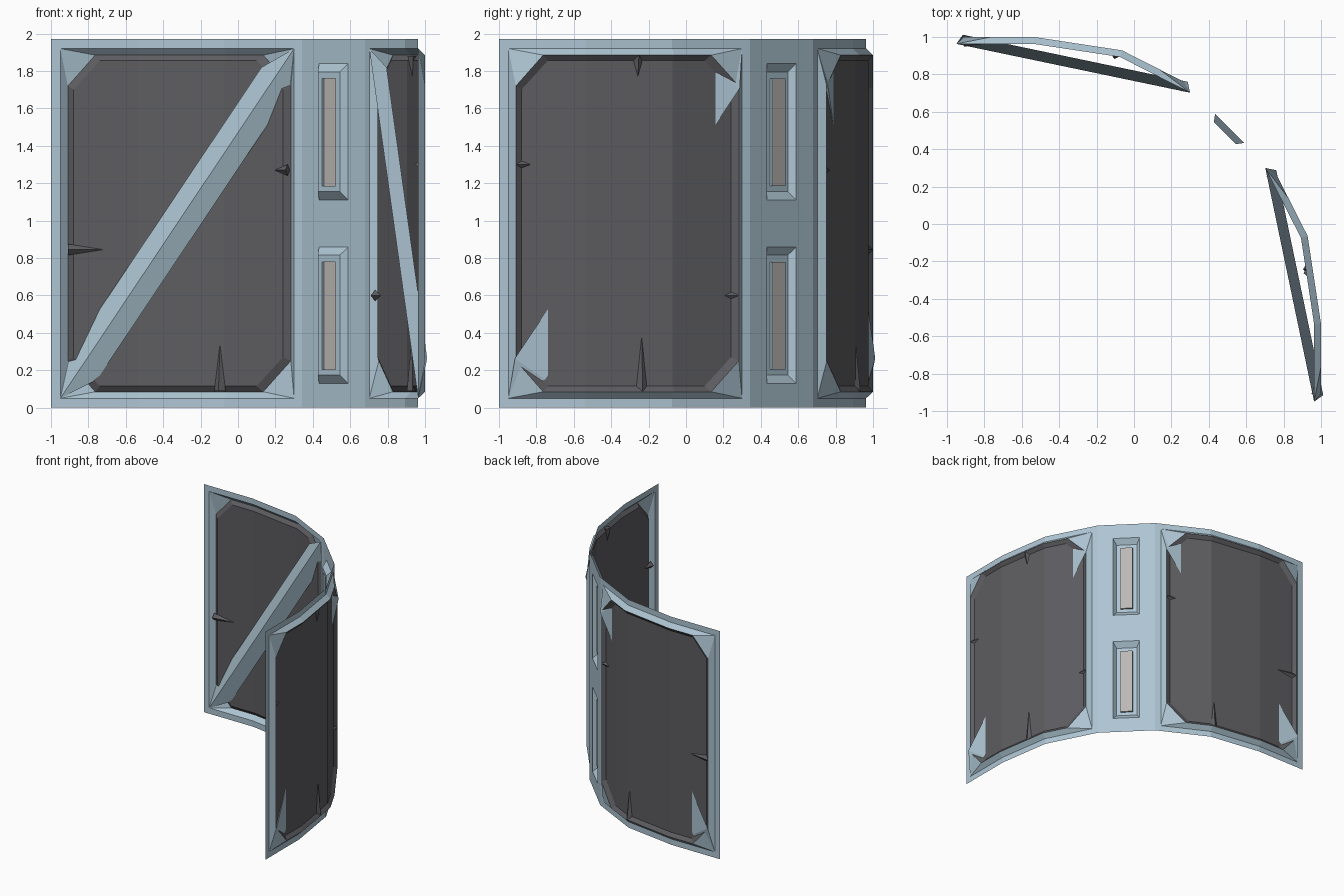
import bpy, bmesh, math
from mathutils import Vector

if "Cube" in bpy.data.objects:
    bpy.data.objects.remove(bpy.data.objects["Cube"])

# Half of the plan curve (the other half mirrors across x = y), with normal angles
XS = [-1.0, -0.537, -0.075, 0.343]
YS = [0.963, 0.963, 0.893, 0.68]
AN = [0, 4.5, 18, 30]
H = 1.97


def material(name, rgb):
    m = bpy.data.materials.new(name)
    m.diffuse_color = (*rgb, 1)
    m.use_nodes = True
    m.node_tree.nodes["Principled BSDF"].inputs["Base Color"].default_value = m.diffuse_color
    return m


BLUE = material("blue_metal", (0.42, 0.56, 0.65))
DARK = material("dark_pane", (0.11, 0.11, 0.12))
PALE = material("pale_insert", (0.5, 0.48, 0.46))


def arc(x, z, d=0.0):
    """Point on the wall at plan x and height z, pushed outward by d."""
    i = max(k for k in range(3) if x >= XS[k] - 1e-6)
    f = (x - XS[i]) / (XS[i + 1] - XS[i])
    y = YS[i] + f * (YS[i + 1] - YS[i])
    a = math.radians(AN[i] + f * (AN[i + 1] - AN[i]))
    return Vector((x + d * math.sin(a), y + d * math.cos(a), z))


def mid(t, z, d=0.0):
    """Point on the flat middle facet: t sideways, d outward."""
    r = math.sqrt(0.5)
    return Vector((0.5115 + (t + d) * r, 0.5115 + (d - t) * r, z))


def make(name, faces, mat, swap=False, closed=False):
    bm = bmesh.new()
    for f in faces:
        pts = [Vector((p.y, p.x, p.z)) if swap else p for p in f]
        # seen from outside the plan x runs right to left
        if not swap:
            pts = pts[::-1]
        bm.faces.new([bm.verts.new(p) for p in pts])
    bmesh.ops.remove_doubles(bm, verts=bm.verts[:], dist=1e-4)
    if closed:
        bmesh.ops.recalc_face_normals(bm, faces=bm.faces[:])
    me = bpy.data.meshes.new(name)
    bm.to_mesh(me)
    bm.free()
    me.materials.append(mat)
    ob = bpy.data.objects.new(name, me)
    bpy.context.collection.objects.link(ob)
    return ob


def grid(fn, us, zs, holes):
    return [[fn(us[i], zs[j]), fn(us[i + 1], zs[j]), fn(us[i + 1], zs[j + 1]), fn(us[i], zs[j + 1])]
            for i in range(len(us) - 1) for j in range(len(zs) - 1) if (i, j) not in holes]


def bridge(a, b):
    n = len(a)
    return [[a[i], a[(i + 1) % n], b[(i + 1) % n], b[i]] for i in range(n)]


def octagon(x0, x1, z0, z1, cx, cz, d):
    """Chamfered loop following the wall curve, 12 points."""
    xs = [x0 + cx, XS[1], XS[2], x1 - cx]
    return ([arc(x, z0, d) for x in xs] + [arc(x1, z0 + cz, d), arc(x1, z1 - cz, d)] +
            [arc(x, z1, d) for x in xs[::-1]] + [arc(x0, z1 - cz, d), arc(x0, z0 + cz, d)])


def spike(x, z, dx, dz):
    """Thin crack wedge on the pane, from a rim point along (dx, dz)."""
    s = Vector((-dz, dx)).normalized() * 0.03
    l, r = arc(x + s.x, z + s.y, 0.012), arc(x - s.x, z - s.y, 0.012)
    tip = arc(x + dx, z + dz, 0.012)
    out, inn = arc(x, z, 0.037), arc(x, z, -0.015)
    return [[l, tip, out], [tip, r, out], [tip, l, inn], [r, tip, inn], [l, out, r, inn]]


CRACKS = {False: [(-0.1, 0.09, 0, 0.25), (-0.91, 0.845, 0.19, 0), (0.26, 1.27, -0.07, 0)],
          True: [(-0.24, 0.09, 0, 0.29), (-0.26, 1.88, 0, -0.11),
                 (-0.91, 1.3, 0.08, 0), (0.26, 0.6, -0.06, 0)]}

for swap in (False, True):
    side = "right" if swap else "left"
    # Wall sheet with the large opening
    make(side + "_wall", grid(arc, [-1, -0.95, XS[1], XS[2], 0.3, 0.343],
                              [0, 0.05, 1.92, H], {(1, 1), (2, 1), (3, 1)}), BLUE, swap)
    # Bevelled frame bulging outward, chamfered corners
    rect = octagon(-0.95, 0.3, 0.05, 1.92, 0, 0, 0)
    ring = octagon(-0.91, 0.265, 0.085, 1.885, 0.145, 0.165, 0.037)
    inner = octagon(-0.88, 0.235, 0.115, 1.855, 0.14, 0.155, 0.012)
    make(side + "_frame", bridge(rect, ring), BLUE, swap)
    # Pane with its rim
    cols = [(inner[11], inner[10])] + [(inner[i], inner[9 - i]) for i in range(4)] + [(inner[4], inner[5])]
    fs = bridge(ring, inner)
    fs += [[a[0], b[0], b[1], a[1]] for a, b in zip(cols, cols[1:])]
    make(side + "_pane", fs, DARK, swap)
    # Cracks
    make(side + "_cracks", [f for c in CRACKS[swap] for f in spike(*c)], DARK, swap, True)
    # Diagonal brace: straight three-sided bar with pointed ends
    a, b = arc(-0.95, 0.05), arc(0.3, 1.92)
    along = (b - a).normalized()
    back = Vector((b - a).cross(Vector((0, 0, 1)))).normalized()
    if back.y < 0:
        back = -back
    wide = along.cross(back).normalized() * 0.1
    p, q = a + along * 0.19 + back * 0.055, b - along * 0.19 + back * 0.055
    p1, p2, q1, q2 = p + wide, p - wide, q + wide, q - wide
    make(side + "_brace", [[a, b, q1, p1], [b, a, p2, q2], [p1, q1, q2, p2],
                           [a, p1, p2], [b, q2, q1]], BLUE, swap, True)

# Middle facet with two slots
W = 0.238
make("middle_wall", grid(mid, [-W, -0.11, 0.11, W], [0, 0.13, 0.86, 1.11, 1.84, H],
                         {(1, 1), (1, 3)}), BLUE)


def rect_loop(w, z0, z1, d):
    return [mid(-w, z0, d), mid(w, z0, d), mid(w, z1, d), mid(-w, z1, d)]


for name, z in (("lower", 0.13), ("upper", 1.11)):
    # Recessed surround, then a pale insert in its floor
    o = rect_loop(0.11, z, z + 0.73, 0)
    i = rect_loop(0.083, z + 0.045, z + 0.685, -0.037)
    h = rect_loop(0.05, z + 0.075, z + 0.65, -0.037)
    g = rect_loop(0.05, z + 0.075, z + 0.65, -0.022)
    make(name + "_slot", bridge(o, i) + bridge(i, h) + bridge(h, g), BLUE)
    make(name + "_slot_insert", [g], PALE)
